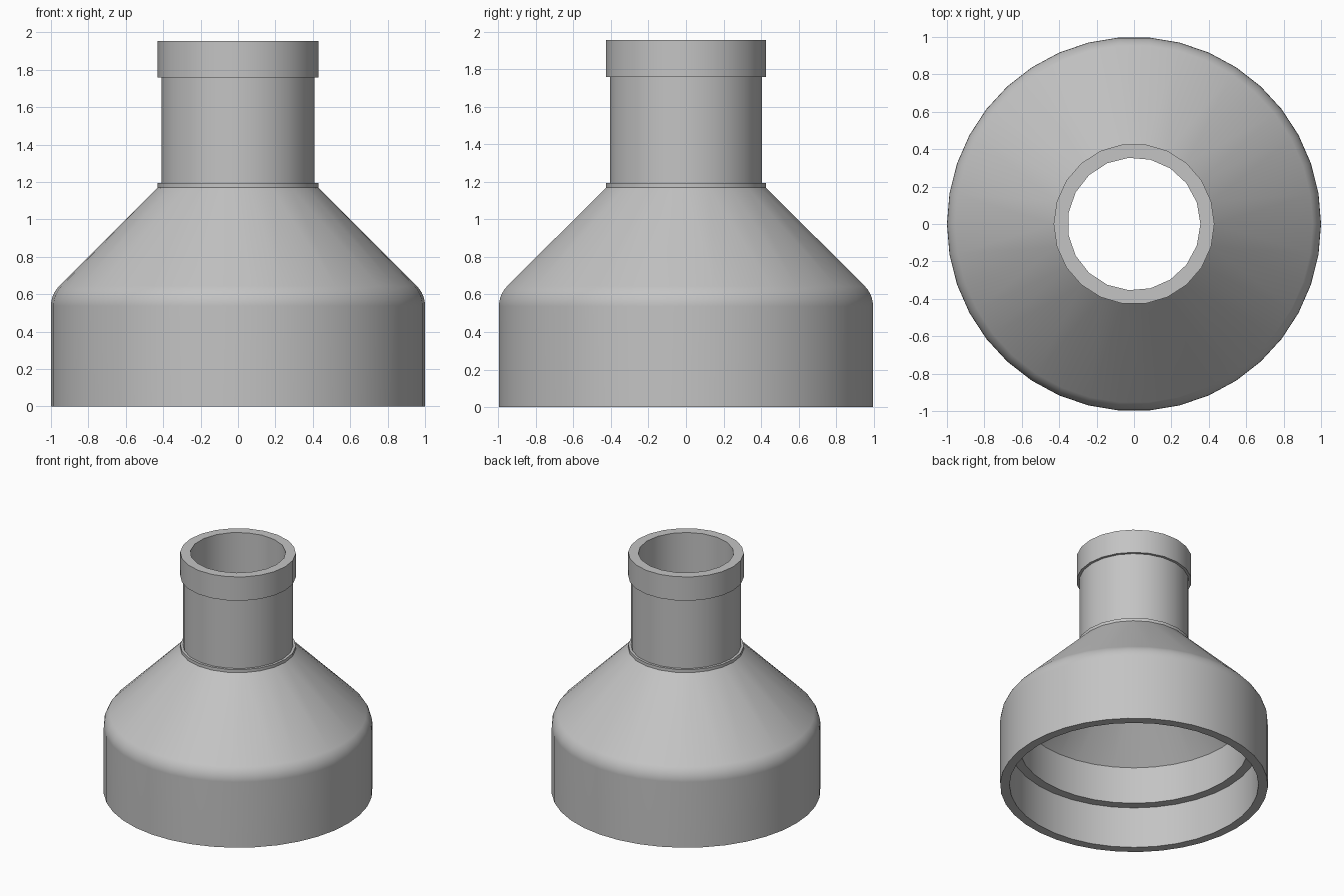
import bpy, bmesh
from math import cos, sin, tau, pi, radians, tan

cube = bpy.data.objects.get("Cube")
if cube:
    bpy.data.objects.remove(cube, do_unlink=True)

# Plain grey material
grey = bpy.data.materials.new("plain grey")
grey.use_nodes = True
colour = (0.55, 0.55, 0.55, 1)
grey.diffuse_color = colour
bsdf = grey.node_tree.nodes["Principled BSDF"]
bsdf.inputs["Base Color"].default_value = colour
bsdf.inputs["Roughness"].default_value = 0.6


def zip_rings(bm, a, b):
    """Join two rings that may have different side counts."""
    if len(a) == len(b):
        for i in range(len(a)):
            j = (i + 1) % len(a)
            bm.faces.new((a[i], a[j], b[j], b[i]))
        return
    i = j = 0
    while i < len(a) or j < len(b):
        p, q = a[i % len(a)], b[j % len(b)]
        if j == len(b) or (i < len(a) and (i + 0.5) / len(a) <= (j + 0.5) / len(b)):
            i += 1
            bm.faces.new((p, a[i % len(a)], q))
        else:
            j += 1
            bm.faces.new((p, b[j % len(b)], q))


def turned_part(name, profile):
    """Closed solid of revolution from (radius, height, sides) rings."""
    bm = bmesh.new()
    rings = [[bm.verts.new((r * cos(tau * k / n), r * sin(tau * k / n), z))
              for k in range(n)] for r, z, n in profile]
    for a, b in zip(rings, rings[1:] + rings[:1]):
        zip_rings(bm, a, b)
    bmesh.ops.recalc_face_normals(bm, faces=bm.faces)
    mesh = bpy.data.meshes.new(name)
    bm.to_mesh(mesh)
    bm.free()
    mesh.materials.append(grey)
    mesh.shade_smooth()
    mesh.set_sharp_from_angle(angle=radians(30))
    obj = bpy.data.objects.new(name, mesh)
    bpy.context.collection.objects.link(obj)
    mod = obj.modifiers.new("clean shading", "WEIGHTED_NORMAL")
    mod.keep_sharp = True
    return obj


WIDE, INNER, NECK, BORE = 38, 36, 22, 19

# Rounded shoulder between the skirt and the cone
fillet = 0.15
start = 0.6 - fillet * tan(pi / 8)
shoulder = [(1 - fillet + fillet * cos(t), start + fillet * sin(t), WIDE)
            for t in (pi / 4 * k / 5 for k in range(6))]

# Outside: skirt, cone, step, neck, collar
outside = [(1, 0, WIDE)] + shoulder + [
    (0.43, 1.17, NECK), (0.43, 1.195, NECK),
    (0.41, 1.195, NECK), (0.41, 1.76, NECK),
    (0.43, 1.76, NECK), (0.43, 1.955, NECK)]

# Inside: bore, inner cone, wall, ledge, socket
inside = [(0.355, 1.955, BORE), (0.355, 1.15, BORE),
          (0.86, 0.645, INNER), (0.86, 0.34, INNER),
          (0.93, 0.34, INNER), (0.93, 0, INNER)]

turned_part("reducer_fitting", outside + inside)
